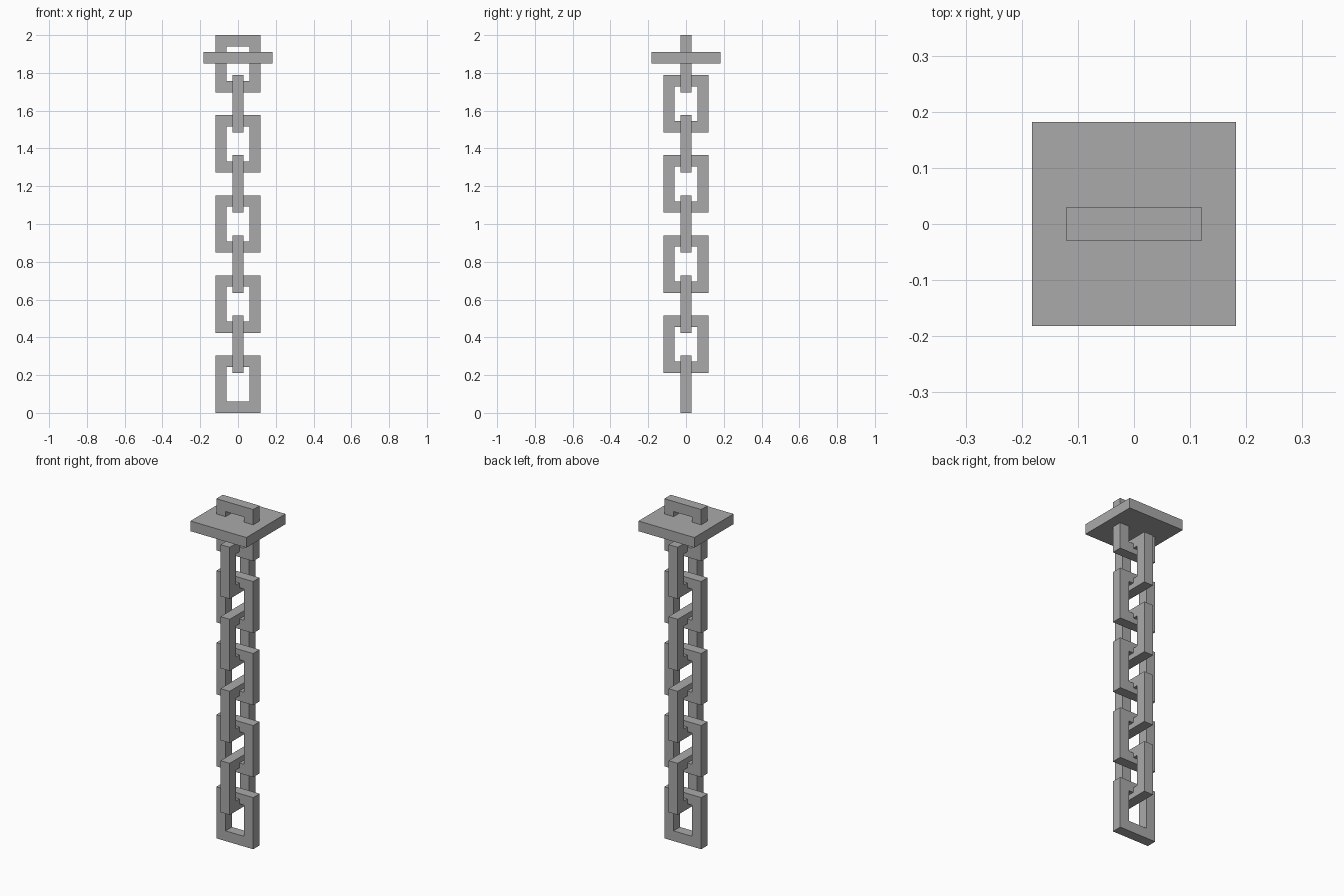
import bpy, bmesh
from mathutils import Matrix, Vector

if "Cube" in bpy.data.objects:
    bpy.data.objects.remove(bpy.data.objects["Cube"])

LINKS, PITCH = 9, 0.212
HEIGHT, WIDTH, BAR = 0.304, 0.24, 0.06

grey = bpy.data.materials.new("iron grey")
grey.diffuse_color = (0.4, 0.4, 0.4, 1)
grey.use_nodes = True
grey.node_tree.nodes["Principled BSDF"].inputs["Base Color"].default_value = grey.diffuse_color


def add_object(name, bm):
    bmesh.ops.recalc_face_normals(bm, faces=bm.faces)
    mesh = bpy.data.meshes.new(name)
    bm.to_mesh(mesh)
    bm.free()
    mesh.materials.append(grey)
    obj = bpy.data.objects.new(name, mesh)
    bpy.context.collection.objects.link(obj)
    return obj


def chain_link(name, bottom, turned):
    """Rectangular ring, square in section, standing upright."""
    bm = bmesh.new()
    rings = []
    for inset in (0, BAR):
        w, h = WIDTH / 2 - inset, HEIGHT / 2 - inset
        for y in (-BAR / 2, BAR / 2):
            rings.append([bm.verts.new((sx * w, y, sz * h))
                          for sx, sz in ((-1, -1), (1, -1), (1, 1), (-1, 1))])
    outer_front, outer_back, inner_front, inner_back = rings
    for a, b in ((outer_front, outer_back), (outer_back, inner_back),
                 (inner_back, inner_front), (inner_front, outer_front)):
        for i in range(4):
            j = (i + 1) % 4
            bm.faces.new((a[i], a[j], b[j], b[i]))
    if turned:
        bm.transform(Matrix.Rotation(1.5707963, 4, 'Z'))
    obj = add_object(name, bm)
    obj.location.z = bottom + HEIGHT / 2


# Chain: every second link is turned a quarter
for n in range(LINKS):
    chain_link(f"chain_link_{n + 1}", n * PITCH, n % 2 == 1)

# Ceiling plate around the top link
bm = bmesh.new()
bmesh.ops.create_cube(bm, size=1)
bmesh.ops.scale(bm, vec=Vector((0.364, 0.364, 0.06)), verts=bm.verts)
add_object("ceiling_plate", bm).location.z = 1.88
